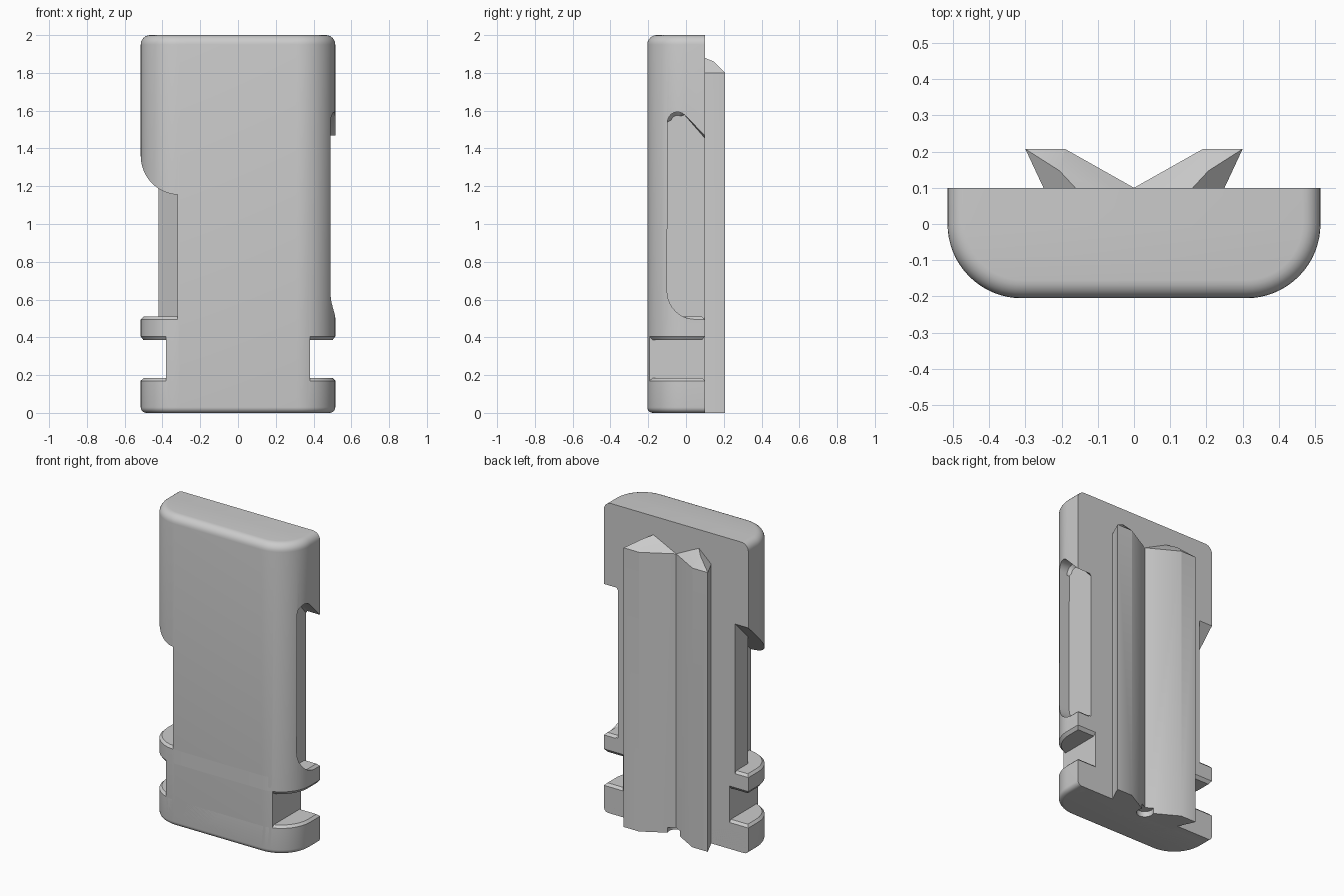
import bpy
import bmesh
from math import sin, cos, pi, radians
from mathutils import Vector

default = bpy.data.objects.get("Cube")
if default:
    bpy.data.objects.remove(default)

grey = bpy.data.materials.new("light_grey")
grey.use_nodes = True
grey.diffuse_color = (0.6, 0.6, 0.6, 1)
grey.node_tree.nodes["Principled BSDF"].inputs["Base Color"].default_value = grey.diffuse_color

HALF_W, BACK, RADIUS = 0.515, 0.1, 0.205
CORNER_X = HALF_W - RADIUS


def finish(name, bm):
    bmesh.ops.recalc_face_normals(bm, faces=bm.faces)
    mesh = bpy.data.meshes.new(name)
    bm.to_mesh(mesh)
    bm.free()
    mesh.materials.append(grey)
    obj = bpy.data.objects.new(name, mesh)
    bpy.context.collection.objects.link(obj)
    return obj


def loft(rings):
    """Join equal-length rings of points and cap both ends."""
    bm = bmesh.new()
    loops = [[bm.verts.new(p) for p in ring] for ring in rings]
    n = len(loops[0])
    for low, high in zip(loops, loops[1:]):
        for i in range(n):
            j = (i + 1) % n
            bm.faces.new((low[i], low[j], high[j], high[i]))
    bm.faces.new(loops[0][::-1])
    bm.faces.new(loops[-1])
    return bm


def arc(cx, cy, r, start, end, steps):
    angles = [radians(start + (end - start) * i / steps) for i in range(steps + 1)]
    return [(cx + r * cos(a), cy + r * sin(a)) for a in angles]


def outline(inset, z, chamfer_back):
    """Plan shape: flat back and two large round front corners."""
    back = BACK - (inset if chamfer_back else 0)
    r = RADIUS - inset
    pts = [(HALF_W - inset, back), (-HALF_W + inset, back)]
    pts += arc(-CORNER_X, 0, r, 180, 270, 16)
    pts += arc(CORNER_X, 0, r, 270, 360, 16)
    return [(x, y, z) for x, y in pts]


def plan_solid(name, levels, chamfer_back=False):
    return finish(name, loft([outline(d, z, chamfer_back) for z, d in levels]))


def rounded_end(z, r, up, steps=6):
    """Heights and insets of a rounded rim, from the side to the end."""
    a = [pi / 2 * i / steps for i in range(steps + 1)]
    return [(z + up * r * (sin(t) - 1), r * (1 - cos(t))) for t in a]


def box(name, x0, x1, z0, z1):
    rect = [(x0, -0.4), (x1, -0.4), (x1, 0.4), (x0, 0.4)]
    return finish(name, loft([[(x, y, z) for x, y in rect] for z in (z0, z1)]))


def apply_modifiers(obj):
    bpy.context.view_layer.update()
    graph = bpy.context.evaluated_depsgraph_get()
    obj.data = bpy.data.meshes.new_from_object(obj.evaluated_get(graph))
    obj.modifiers.clear()


def cut(obj, cutters):
    for c in cutters:
        mod = obj.modifiers.new("cut", 'BOOLEAN')
        mod.operation, mod.solver, mod.object = 'DIFFERENCE', 'EXACT', c
        apply_modifiers(obj)


# Main body with rounded top and bottom rims
bottom_rim = rounded_end(0, 0.03, -1)[::-1]
body = plan_solid("body", bottom_rim + rounded_end(2, 0.05, 1))

# Base plate and middle flange with chamfered rims
base = plan_solid("base_plate", bottom_rim + [(0.17, 0), (0.185, 0.015)], True)
flange = plan_solid("middle_flange", [(0.385, 0.015), (0.405, 0), (0.495, 0), (0.51, 0.015)], True)

# Side notches
notches = [box("notch_cutter", s * 0.38, s * 0.7, 0.17, 0.405) for s in (1, -1)]

# Large recess on one side, with a sloping roof
plan = [(-0.7, 0.3), (-0.42, 0.3), (-0.42, -0.03), (-0.32, -0.13), (-0.32, -0.4), (-0.7, -0.4)]
recess = finish("recess_cutter", loft([[(x, y, 0.495) for x, y in plan],
                                       [(x, y, 1.36 + y) for x, y in plan]]))

# Pocket on the other side, open to the back
side = [(0.2, 0.495)] + arc(0.05, 0.645, 0.15, 270, 180, 10)
side += arc(-0.045, 1.54, 0.053, 180, 45, 8) + [(0.2, 1.367)]
bm = loft([[(x, y, z) for y, z in side] for x in (0.415, 0.7)])
floor_edges = [e for e in bm.edges if all(v.co.x < 0.42 for v in e.verts)]
bmesh.ops.bevel(bm, geom=floor_edges, offset=0.018, segments=1, affect='EDGES')
pocket = finish("pocket_cutter", bm)

# Small round dimple at the foot of the back valley
dimple = finish("dimple_cutter", loft([[(x, y, z) for x, y in arc(0, 0.1, 0.05, 0, 345, 23)]
                                       for z in (-0.05, 0.035)]))

# Back ridges: a prism with hipped top, mirrored
section = [(0.25, 0.1), (0.3, 0.207), (0.19, 0.207), (0, 0.1)]
ring = [(0.25, 0.05)] + section + [(0, 0.05)]
bm = loft([[(x, y, z) for x, y in ring] for z in (0, 1.95)])
for (ax, ay), (bx, by) in zip(section, section[1:]):
    inward = Vector((ay - by, bx - ax, 0)).normalized()
    normal = Vector((0, 0, 1)) - inward
    geom = bm.verts[:] + bm.edges[:] + bm.faces[:]
    cutres = bmesh.ops.bisect_plane(bm, geom=geom, plane_co=(ax, ay, 1.8),
                                    plane_no=normal, clear_outer=True)
    bmesh.ops.holes_fill(bm, edges=[e for e in bm.edges if e.is_boundary], sides=0)
ridges = finish("back_ridges", bm)
mirror = ridges.modifiers.new("mirror", 'MIRROR')
mirror.use_clip = True
apply_modifiers(ridges)

# Cut everything and drop the helpers
cut(body, notches + [recess, pocket, dimple])
cut(base, [dimple])
cut(ridges, [dimple])
for c in notches + [recess, pocket, dimple]:
    bpy.data.objects.remove(c)

# Smooth shading with sharp edges kept
for obj in (body, base, flange, ridges):
    bpy.ops.object.select_all(action='DESELECT')
    obj.select_set(True)
    bpy.context.view_layer.objects.active = obj
    bpy.ops.object.shade_smooth_by_angle(angle=radians(30))
